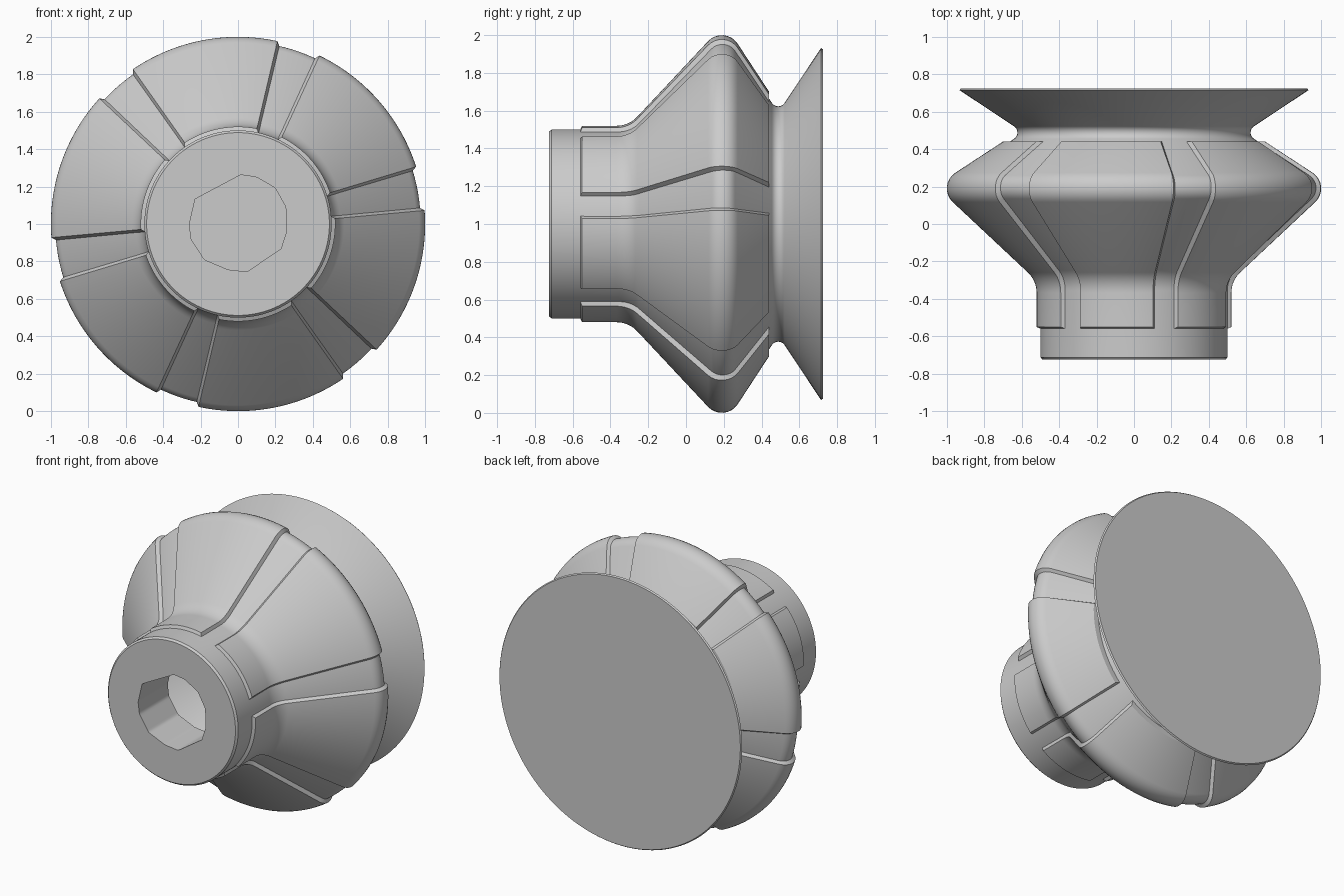
import bpy
import bmesh
from math import cos, sin, radians, tau
from mathutils import Vector

cube = bpy.data.objects.get("Cube")
if cube:
    bpy.data.objects.remove(cube, do_unlink=True)

grey = bpy.data.materials.new("plain grey")
grey.use_nodes = True
colour = (0.6, 0.6, 0.6, 1)
grey.diffuse_color = colour
grey.node_tree.nodes["Principled BSDF"].inputs["Base Color"].default_value = colour

SEGMENTS = 144


def fillet(corners, steps=8):
    """Round a (y, radius, fillet radius) polyline with arcs."""
    out = []
    for i, (y, r, size) in enumerate(corners):
        p = Vector((y, r))
        if not size:
            out.append(p)
            continue
        a = (Vector(corners[i - 1][:2]) - p).normalized()
        b = (Vector(corners[i + 1][:2]) - p).normalized()
        half = a.angle(b) / 2
        centre = p + (a + b).normalized() * size / sin(half)
        reach = size * cos(half) / sin(half)
        start, end = p + a * reach - centre, p + b * reach - centre
        sweep = start.angle(end)
        for k in range(steps + 1):
            t = k / steps
            out.append(centre + (start * sin((1 - t) * sweep) + end * sin(t * sweep)) / sin(sweep))
    return out


def spot(y, r, a):
    return Vector((r * cos(a), y, 1 + r * sin(a)))


def finish(name, bm):
    bmesh.ops.recalc_face_normals(bm, faces=bm.faces)
    mesh = bpy.data.meshes.new(name)
    bm.to_mesh(mesh)
    bm.free()
    mesh.materials.append(grey)
    obj = bpy.data.objects.new(name, mesh)
    bpy.context.collection.objects.link(obj)
    bpy.ops.object.select_all(action="DESELECT")
    obj.select_set(True)
    bpy.context.view_layer.objects.active = obj
    bpy.ops.object.shade_smooth_by_angle(angle=radians(30))
    return obj


def skin(bm, rows, closed):
    for low, high in zip(rows, rows[1:]):
        n = len(low)
        for j in range(n if closed else n - 1):
            k = (j + 1) % n
            bm.faces.new((low[j], low[k], high[k], high[j]))


# Flats of the keyed shaft hole: direction in degrees, distance from the axis
FLATS = ((118, .225), (82, .262), (60, .266), (29, .267), (2, .258), (-18, .259),
         (-56, .238), (-96, .248), (-113, .245), (-147, .254), (187, .258), (167, .253))


def hole_radius(a):
    return min(d / cos(a - radians(f)) for f, d in FLATS if cos(a - radians(f)) > .1)


# Knob core: flat back, flared flange, neck, bulge, stem, keyed hole and hollow inside
outside = fillet([(.725, .925, 0), (.715, .932, 0), (.488, .59, .04), (.204, 1.025, .08),
                  (-.292, .5, .15), (-.712, .5, 0), (-.725, .488, 0)])
inside = [(-.4, .4), (-.25, .42), (.2, .8), (.45, .55)]
angles = [tau * j / SEGMENTS for j in range(SEGMENTS)]
bm = bmesh.new()
rings = [[bm.verts.new(spot(y, r, a)) for a in angles] for y, r in outside]
rings += [[bm.verts.new(spot(y, hole_radius(a), a)) for a in angles] for y in (-.725, -.4)]
rings += [[bm.verts.new(spot(y, r, a)) for a in angles] for y, r in inside]
skin(bm, rings, True)
bm.faces.new(rings[0])
bm.faces.new(rings[-1])
finish("knob_core", bm)

# Raised grip panels: a rounded shell with sloped skirts sinking into the core
top = fillet([(-.55, .52, 0), (-.303, .52, .15), (.204, 1.061, .1), (.44, .70, 0)])
base = []
for i, p in enumerate(top):
    along = (top[min(i + 1, len(top) - 1)] - top[max(i - 1, 0)]).normalized()
    base.append(p - Vector((-along.y, along.x)) * .028)
base[0] = Vector((-.562, .494))
base[-1] = Vector((.44, .655))
HALF, COLUMNS, SKIRT = radians(24.2), 24, .018


def grip_panel(number, centre):
    bm = bmesh.new()

    def row(p, q):
        inner = HALF - SKIRT / p.y
        across = [inner * (2 * j / COLUMNS - 1) for j in range(COLUMNS + 1)]
        cells = [(q, -HALF)] + [(p, a) for a in across] + [(q, HALF)]
        return [bm.verts.new(spot(v.x, v.y, centre + a)) for v, a in cells]

    rows = [row(base[0], base[0])]
    rows += [row(p, q) for p, q in zip(top, base)]
    rows.append(row(base[-1], base[-1]))
    skin(bm, rows, False)
    bmesh.ops.remove_doubles(bm, verts=bm.verts, dist=.0001)
    finish(f"grip_panel_{number}", bm)


for k in range(6):
    grip_panel(k + 1, radians(41 + 60 * k))
